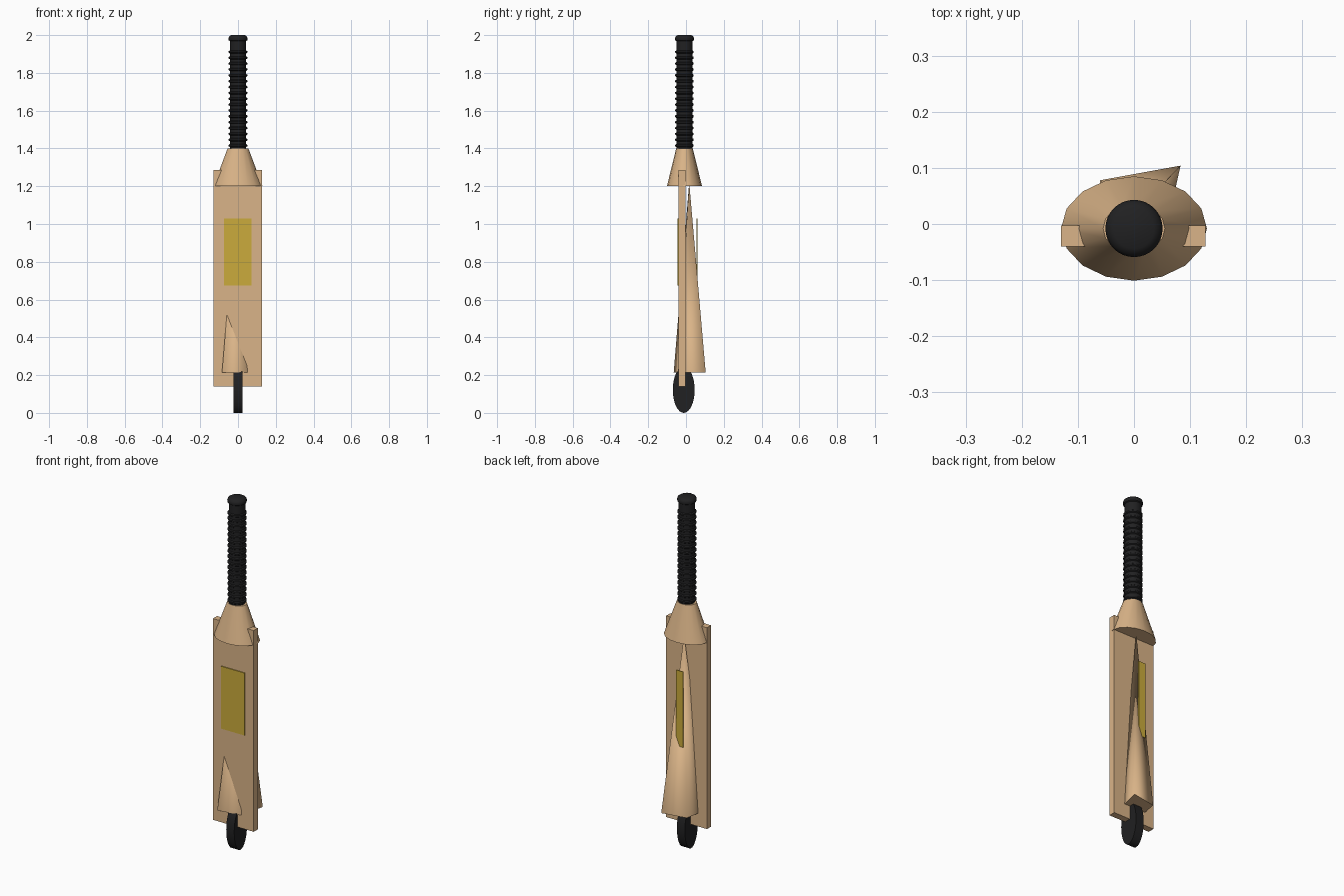
import bpy, bmesh, math
from mathutils import Matrix

if "Cube" in bpy.data.objects:
    bpy.data.objects.remove(bpy.data.objects["Cube"])

AXIS_Y = -0.008  # handle axis depth


def material(name, rgb):
    m = bpy.data.materials.new(name)
    m.diffuse_color = (*rgb, 1)
    m.use_nodes = True
    m.node_tree.nodes["Principled BSDF"].inputs["Base Color"].default_value = m.diffuse_color
    return m


WOOD = material("willow wood", (0.70, 0.456, 0.246))
YELLOW = material("yellow label", (0.60, 0.41, 0.045))
BLACK = material("black rubber", (0.015, 0.015, 0.016))


def add(name, bm, mat, smooth=None):
    bmesh.ops.recalc_face_normals(bm, faces=bm.faces)
    mesh = bpy.data.meshes.new(name)
    bm.to_mesh(mesh)
    bm.free()
    ob = bpy.data.objects.new(name, mesh)
    bpy.context.collection.objects.link(ob)
    mesh.materials.append(mat)
    if smooth:
        bpy.ops.object.select_all(action='DESELECT')
        ob.select_set(True)
        bpy.context.view_layer.objects.active = ob
        bpy.ops.object.shade_smooth_by_angle(angle=math.radians(smooth))
    return ob


def box(name, lo, hi, mat):
    bm = bmesh.new()
    mid = [(a + b) / 2 for a, b in zip(lo, hi)]
    size = [b - a for a, b in zip(lo, hi)]
    bmesh.ops.create_cube(bm, size=1, matrix=Matrix.Translation(mid) @ Matrix.Diagonal((*size, 1)))
    return add(name, bm, mat)


def lathe(name, profile, sides, mat, smooth):
    """Stack elliptical rings (rx, ry, z) around the handle axis and cap the ends."""
    bm = bmesh.new()
    rings = []
    for rx, ry, z in profile:
        rings.append([bm.verts.new((rx * math.sin(math.tau * i / sides),
                                    AXIS_Y - ry * math.cos(math.tau * i / sides), z))
                      for i in range(sides)])
    for a, b in zip(rings, rings[1:]):
        for i in range(sides):
            j = (i + 1) % sides
            bm.faces.new((a[i], a[j], b[j], b[i]))
    bm.faces.new(rings[0])
    bm.faces.new(rings[-1])
    return add(name, bm, mat, smooth)


# Flat blade and its front label
box("blade", (-0.13, -0.04, 0.14), (0.127, -0.003, 1.285), WOOD)
box("front_label", (-0.075, -0.045, 0.675), (0.072, -0.039, 1.03), YELLOW)

# Narrow label standing off the back
box("back_label", (-0.025, 0.056, 0.60), (0.02, 0.061, 1.03), YELLOW)

# Shoulder between blade and handle
lathe("shoulder", [(0.13, 0.093, 1.2), (0.055, 0.044, 1.4)], 16, WOOD, 40)

# Tapered four-sided spine, skewed through the blade
bm = bmesh.new()
base = [bm.verts.new((x, y, 0.215)) for x, y in
        ((0.083, 0.104), (-0.06, 0.078), (-0.085, -0.065), (0.05, -0.042))]
tip = bm.verts.new((0, 0.017, 1.22))
bm.faces.new(base)
for i in range(4):
    f = bm.faces.new((base[i], base[(i + 1) % 4], tip))
    f.smooth = True
add("spine", bm, WOOD)

# Toe guard: thin oval disc under the blade
bm = bmesh.new()
bmesh.ops.create_cone(bm, cap_ends=True, segments=32, radius1=1, radius2=1, depth=0.05,
                      matrix=Matrix.Translation((0, -0.012, 0.122))
                      @ Matrix.Diagonal((1, 0.058, 0.122, 1))
                      @ Matrix.Rotation(math.pi / 2, 4, 'Y'))
add("toe_guard", bm, BLACK, 40)

# Handle grip: ribbed tube with a rounded end cap
profile = [(0.042, 1.385)]
for k in range(17):
    z = 1.415 + 0.031 * k
    profile += [(0.043, z - 0.008), (0.049, z - 0.004), (0.049, z + 0.004), (0.043, z + 0.008)]
profile += [(0.043, 1.968), (0.049, 1.972), (0.051, 1.982), (0.047, 1.993), (0.036, 2.0)]
lathe("grip", [(r, r, z) for r, z in profile], 32, BLACK, 40)
